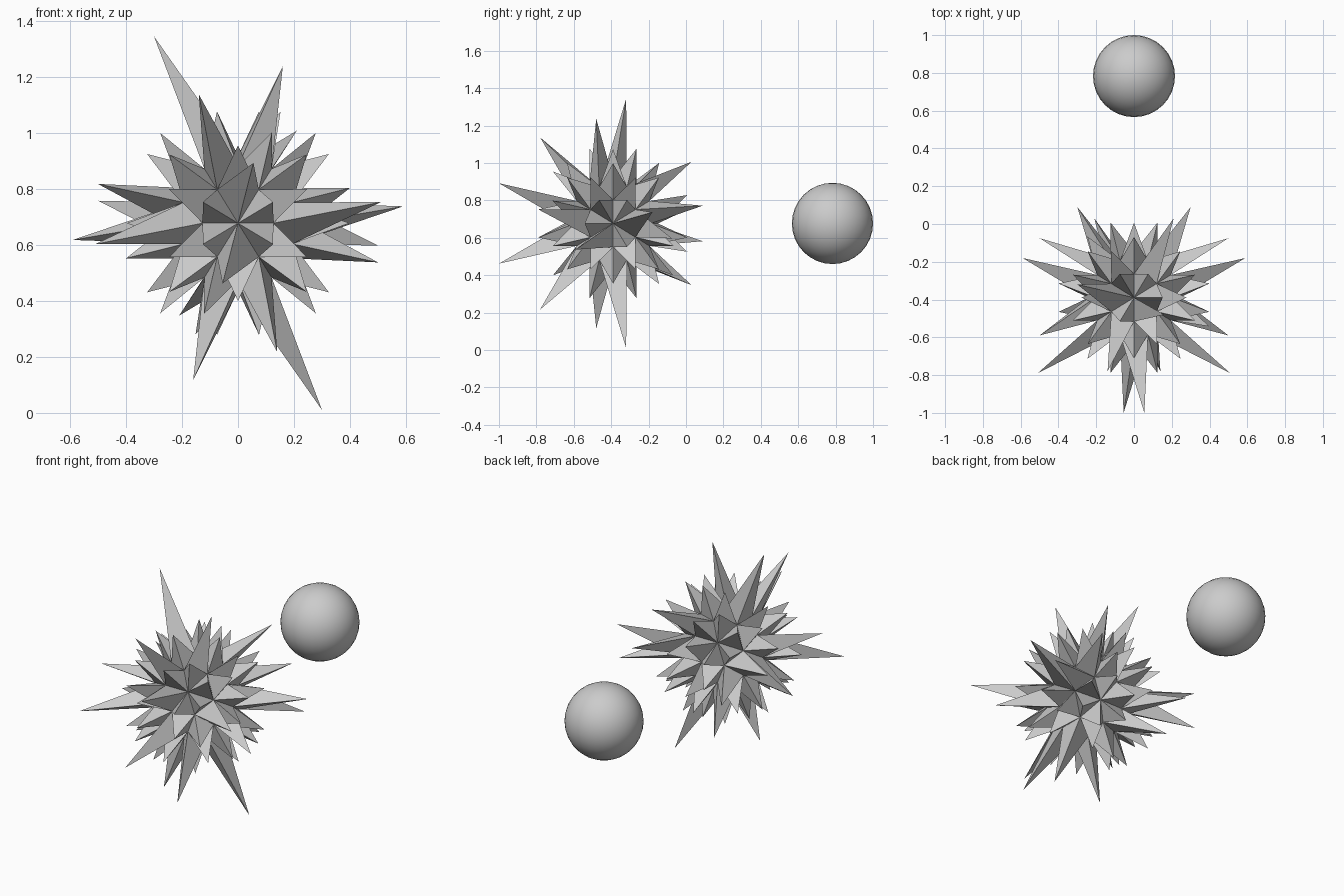
import bpy, bmesh
from mathutils import Vector

if "Cube" in bpy.data.objects:
    bpy.data.objects.remove(bpy.data.objects["Cube"])

CENTRE = Vector((0, -0.39, 0.677))
CORE, SHORT = 0.24, 0.425


def half_turn(v):
    # the ball repeats after a half turn about the y axis
    return Vector((-v.x, v.y, -v.z))


# Tips of the long spikes relative to the ball centre (half of them)
long_tips = [Vector(t) for t in (
    (-.30, .07, .667), (.16, -.09, .56), (-.14, -.39, .46), (.055, -.61, .215),
    (.59, .21, .06), (-.51, -.40, -.075), (-.50, .315, .08), (-.50, -.20, .14),
    (.30, .48, .095), (.21, .42, .33))]

# Core: icosahedron split once into 80 faces
bm = bmesh.new()
phi = (1 + 5 ** 0.5) / 2
for a in (-1, 1):
    for b in (-phi, phi):
        for p in ((a, b, 0), (0, a, b), (b, 0, a)):
            bm.verts.new(p)
bmesh.ops.convex_hull(bm, input=bm.verts)
bmesh.ops.subdivide_edges(bm, edges=bm.edges[:], cuts=1, use_grid_fill=True)
bmesh.ops.triangulate(bm, faces=bm.faces[:])
for v in bm.verts:
    v.co = v.co.normalized() * CORE

# Give every long tip the nearest free face, plus its half-turn partner
faces = bm.faces[:]
direction = {f: f.calc_center_median().normalized() for f in faces}
tips = {}


def nearest(d):
    return max((f for f in faces if f not in tips), key=lambda f: direction[f].dot(d))


for t in long_tips:
    for tip in (t, half_turn(t)):
        tips[nearest(tip)] = tip

# Raise each face to its tip; the remaining faces get short straight spikes
for f in faces:
    corner = f.verts[:]
    apex = bm.verts.new(tips.get(f, direction[f] * SHORT))
    for i in range(3):
        bm.faces.new((corner[i], corner[(i + 1) % 3], apex))
bmesh.ops.delete(bm, geom=faces, context='FACES_ONLY')
bmesh.ops.recalc_face_normals(bm, faces=bm.faces[:])
mesh = bpy.data.meshes.new("spiky_ball")
bm.to_mesh(mesh)
bm.free()
spiky = bpy.data.objects.new("spiky_ball", mesh)
spiky.location = CENTRE
bpy.context.collection.objects.link(spiky)

# Smooth ball behind
bpy.ops.mesh.primitive_uv_sphere_add(segments=32, ring_count=16, radius=0.217,
                                     location=(0, 0.783, 0.677))
ball = bpy.context.object
ball.name = "smooth_ball"
bpy.ops.object.shade_smooth()
